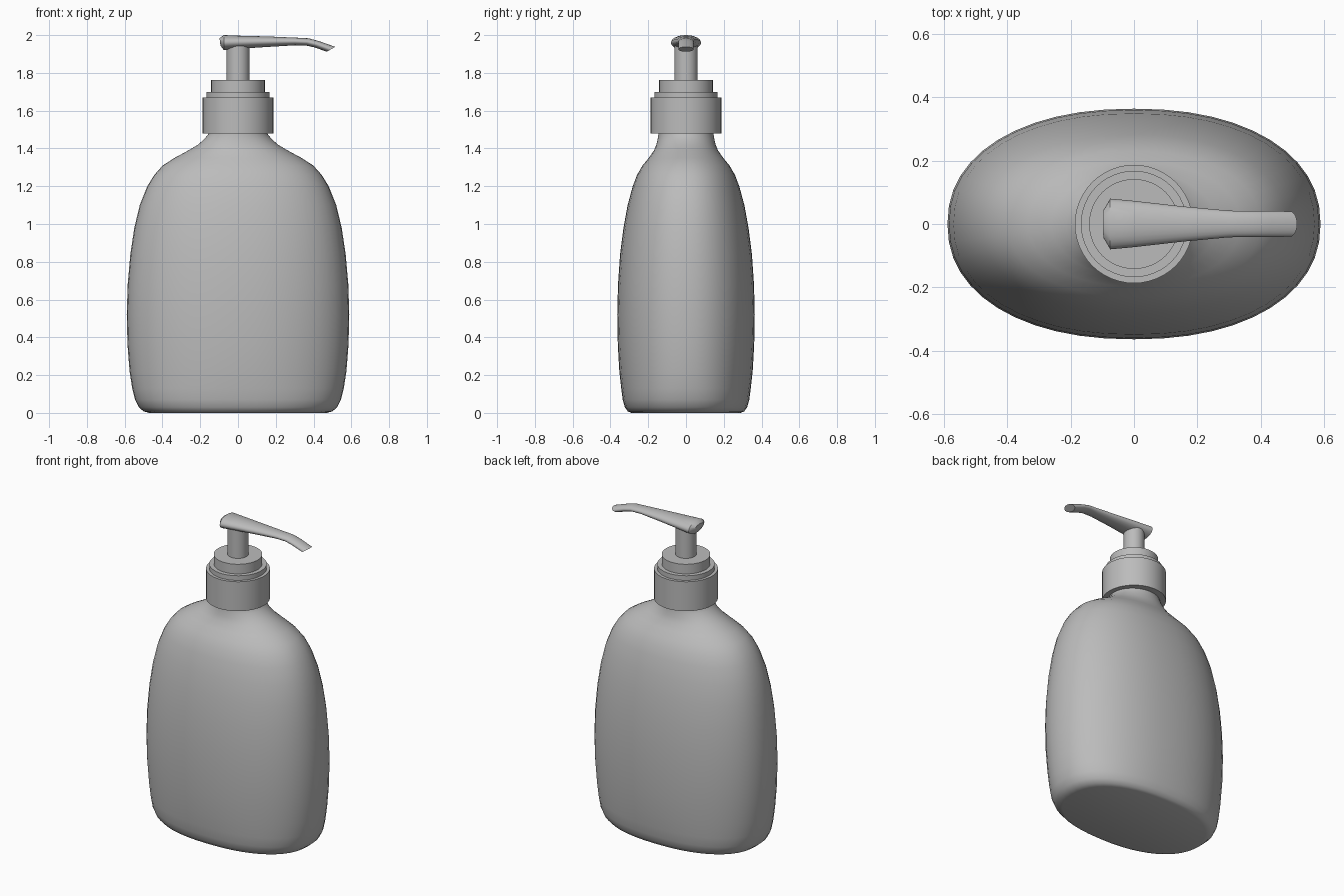
import bpy, math

if "Cube" in bpy.data.objects:
    bpy.data.objects.remove(bpy.data.objects["Cube"])

grey = bpy.data.materials.new("plain_grey")
grey.diffuse_color = (0.5, 0.5, 0.5, 1)
grey.use_nodes = True
grey.node_tree.nodes["Principled BSDF"].inputs["Base Color"].default_value = grey.diffuse_color


def loft(name, rings, angle=40):
    """Skin a list of equal-length closed rings and cap both ends."""
    n = len(rings[0])
    verts = [p for r in rings for p in r]
    faces = [tuple(reversed(range(n)))]
    for k in range(len(rings) - 1):
        for i in range(n):
            j = (i + 1) % n
            faces.append((k * n + i, k * n + j, (k + 1) * n + j, (k + 1) * n + i))
    faces.append(tuple(range((len(rings) - 1) * n, len(rings) * n)))
    me = bpy.data.meshes.new(name)
    me.from_pydata(verts, [], faces)
    me.materials.append(grey)
    ob = bpy.data.objects.new(name, me)
    bpy.context.collection.objects.link(ob)
    bpy.ops.object.select_all(action='DESELECT')
    ob.select_set(True)
    bpy.context.view_layer.objects.active = ob
    bpy.ops.object.shade_smooth_by_angle(angle=math.radians(angle))
    return ob


def oval(z, rx, ry, e=2.0, n=48):
    """Superellipse ring at height z."""
    out = []
    for i in range(n):
        a = 2 * math.pi * i / n
        c, s = math.cos(a), math.sin(a)
        out.append((rx * math.copysign(abs(c) ** (2 / e), c),
                    ry * math.copysign(abs(s) ** (2 / e), s), z))
    return out


# bottle body: height, half width, half depth, squareness
body = [(0, .47, .29, 2.3), (.008, .50, .308, 2.3), (.03, .525, .324, 2.3),
        (.07, .545, .335, 2.3), (.13, .56, .343, 2.25), (.22, .574, .353, 2.2),
        (.36, .585, .361, 2.2), (.52, .589, .364, 2.2), (.68, .584, .36, 2.2),
        (.84, .57, .349, 2.2), (.98, .549, .331, 2.2), (1.1, .52, .309, 2.2),
        (1.2, .48, .282, 2.2), (1.26, .443, .259, 2.2), (1.31, .398, .23, 2.15),
        (1.35, .336, .197, 2.1), (1.39, .262, .169, 2), (1.42, .212, .157, 2),
        (1.45, .178, .15, 2), (1.475, .158, .146, 2), (1.52, .145, .145, 2)]
loft("bottle_body", [oval(*r) for r in body])


# screw collar, its two steps and the pump stem
for name, z0, z1, r in [("collar", 1.48, 1.67, .187), ("collar_step", 1.67, 1.70, .168),
                        ("collar_top", 1.70, 1.762, .142), ("pump_stem", 1.76, 1.95, .061)]:
    loft(name, [oval(z0, r, r), oval(z1, r, r)])

# spout: top point (x, z), bottom point (x, z), half width
spout = [(-.098, 1.984, -.093, 1.945, .045), (-.075, 2.0, -.075, 1.92, .08),
         (0, 1.997, 0, 1.927, .073), (.15, 1.993, .15, 1.937, .056),
         (.3, 1.987, .3, 1.946, .042), (.375, 1.983, .36, 1.945, .041),
         (.43, 1.968, .405, 1.935, .041), (.515, 1.938, .47, 1.912, .04)]
rings = []
for xt, zt, xb, zb, w in spout:
    ring = []
    for i in range(24):
        a = 2 * math.pi * i / 24
        c, s = math.cos(a), math.sin(a)
        ring.append(((xt + xb) / 2 + s * (xt - xb) / 2, w * c,
                     (zt + zb) / 2 + s * (zt - zb) / 2))
    rings.append(ring)
loft("spout", rings)
